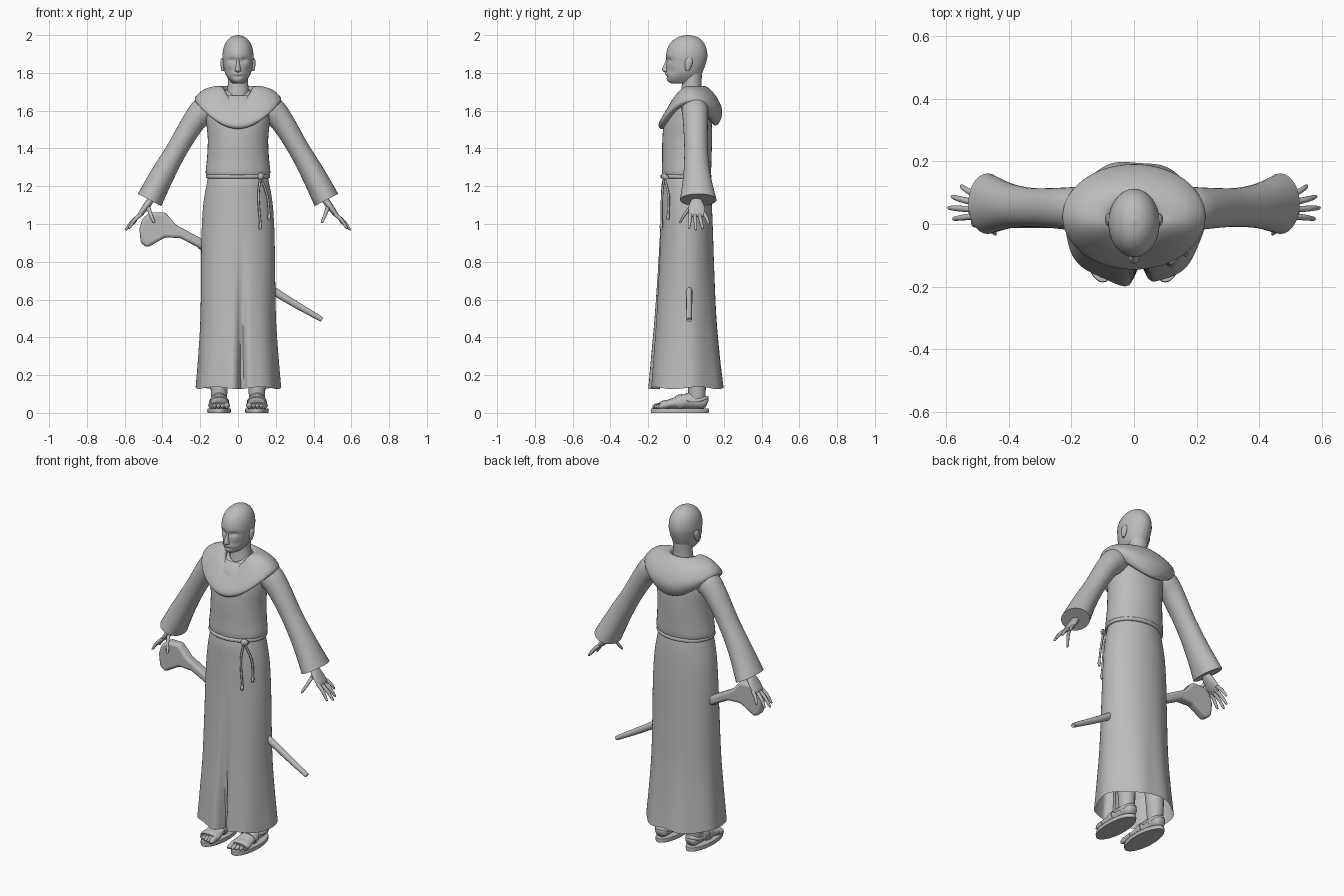
import bpy, bmesh, math
from mathutils import Vector

grey = bpy.data.materials.new("plain_grey")
grey.diffuse_color = (0.5, 0.5, 0.5, 1)


def finish(name, bm, angle=50):
    bmesh.ops.recalc_face_normals(bm, faces=bm.faces)
    me = bpy.data.meshes.new(name)
    bm.to_mesh(me)
    bm.free()
    me.materials.append(grey)
    ob = bpy.data.objects.new(name, me)
    bpy.context.collection.objects.link(ob)
    bpy.ops.object.select_all(action='DESELECT')
    ob.select_set(True)
    bpy.context.view_layer.objects.active = ob
    bpy.ops.object.shade_smooth_by_angle(angle=math.radians(angle))
    return ob


def refine(keys, k):
    """Catmull-Rom interpolation of tuples of numbers."""
    out = []
    for i in range(len(keys) - 1):
        p0, p1, p2 = keys[max(i - 1, 0)], keys[i], keys[i + 1]
        p3 = keys[min(i + 2, len(keys) - 1)]
        for j in range(k):
            t = j / k
            out.append(tuple(0.5 * (2 * b + (c - a) * t + (2 * a - 5 * b + 4 * c - d) * t * t
                             + (3 * b - a - 3 * c + d) * t ** 3) for a, b, c, d in zip(p0, p1, p2, p3)))
    return out + [tuple(keys[-1])]


def loft(name, rings, caps=(True, True), warp=None):
    bm = bmesh.new()
    rows = [[bm.verts.new(warp(p) if warp else p) for p in r] for r in rings]
    n = len(rows[0])
    for r, q in zip(rows, rows[1:]):
        for i in range(n):
            bm.faces.new((r[i], r[(i + 1) % n], q[(i + 1) % n], q[i]))
    for row, cap in ((rows[0], caps[0]), (rows[-1], caps[1])):
        if cap:
            bm.faces.new(row)
    return finish(name, bm)


def body(name, keys, cx=0, n=40, k=4, caps=(False, False), warp=None):
    """Keys: half width, front y, back y, z front [, z side, z back]."""
    keys = [q if len(q) == 6 else q[:3] + (q[3],) * 3 for q in keys]
    rings = []
    for a, yf, yb, zf, zs, zb in refine(keys, k):
        ring = []
        for i in range(n):
            t = 2 * math.pi * i / n
            s = math.sin(t)
            z = zs + ((zb if s > 0 else zf) - zs) * s * s
            ring.append(Vector((cx + a * math.cos(t), (yf + yb) / 2 + s * (yb - yf) / 2, z)))
        rings.append(ring)
    return loft(name, rings, caps, warp)


def tube(name, keys, side=(0, 1, 0), n=14, k=3, caps=(True, True)):
    """Keys: x, y, z, radius across the path, radius along the side vector."""
    pts = refine(keys, k)
    v = Vector(side)
    rings = []
    for i, p in enumerate(pts):
        t = Vector(pts[min(i + 1, len(pts) - 1)][:3]) - Vector(pts[max(i - 1, 0)][:3])
        u = v.cross(t).normalized()
        rings.append([Vector(p[:3]) + u * p[3] * math.cos(w) + v * p[4] * math.sin(w)
                      for w in (2 * math.pi * j / n for j in range(n))])
    return loft(name, rings, caps)


def bump(p, c, r):
    return math.exp(-sum(((p[i] - c[i]) / r[i]) ** 2 for i in range(3)))


# Head with eye sockets, lips and brow
def face(p):
    dy = 0
    for s in (1, -1):
        dy += 0.013 * bump(p, (s * 0.032, -0.095, 1.868), (0.018, 0.05, 0.012))
        dy += 0.007 * bump(p, (s * 0.05, -0.08, 1.81), (0.02, 0.05, 0.02))
    dy -= 0.006 * bump(p, (0, -0.1, 1.795), (0.025, 0.03, 0.008))
    dy += 0.006 * bump(p, (0, -0.1, 1.78), (0.025, 0.03, 0.006))
    return p + Vector((0, dy, 0))


body("head", [(0.03, -0.08, 0.055, 1.745), (0.042, -0.098, 0.068, 1.757), (0.058, -0.104, 0.075, 1.778),
              (0.069, -0.105, 0.086, 1.80), (0.076, -0.104, 0.098, 1.83), (0.08, -0.103, 0.108, 1.86),
              (0.082, -0.106, 0.113, 1.89), (0.077, -0.098, 0.108, 1.93), (0.062, -0.076, 0.09, 1.965),
              (0.036, -0.04, 0.06, 1.99), (0.004, 0.005, 0.015, 2.0)],
     n=48, caps=(True, True), warp=face)
body("nose", [(0.004, -0.112, -0.09, 1.802), (0.017, -0.124, -0.085, 1.81), (0.014, -0.127, -0.085, 1.822),
              (0.009, -0.114, -0.085, 1.85), (0.006, -0.104, -0.085, 1.878)], n=14, caps=(True, True))
body("neck", [(0.075, -0.04, 0.095, 1.60), (0.06, -0.028, 0.085, 1.69), (0.054, -0.022, 0.082, 1.74),
              (0.054, -0.02, 0.085, 1.80)])
for s in (1, -1):
    body("ear", [(0.006, 0.0, 0.015, 1.81), (0.01, -0.006, 0.028, 1.83), (0.012, -0.006, 0.036, 1.86),
                 (0.006, 0.004, 0.03, 1.878)], cx=s * 0.081, n=14, caps=(True, True))

# Collars and folded hood
body("inner_collar", [(0.06, -0.035, 0.084, 1.675, 1.71, 1.72), (0.066, -0.045, 0.088, 1.67, 1.705, 1.715),
                      (0.09, -0.075, 0.095, 1.625, 1.67, 1.68)])
body("hood", [(0.07, -0.05, 0.08, 1.61, 1.67, 1.69), (0.078, -0.064, 0.088, 1.64, 1.722, 1.728),
              (0.12, -0.09, 0.12, 1.622, 1.73, 1.72), (0.18, -0.118, 0.163, 1.58, 1.712, 1.67),
              (0.223, -0.14, 0.19, 1.543, 1.675, 1.61), (0.226, -0.145, 0.186, 1.517, 1.648, 1.56),
              (0.20, -0.128, 0.158, 1.503, 1.632, 1.52), (0.16, -0.1, 0.12, 1.525, 1.63, 1.55)], n=56)

# Robe top, belt and skirt
body("robe_top", [(0.158, -0.12, 0.122, 1.25), (0.171, -0.128, 0.132, 1.272), (0.164, -0.126, 0.135, 1.35),
                  (0.16, -0.125, 0.138, 1.45), (0.168, -0.115, 0.135, 1.55), (0.16, -0.09, 0.12, 1.63),
                  (0.1, -0.05, 0.09, 1.68)])
body("rope_belt", [(0.157, -0.121, 0.122, 1.264), (0.168, -0.134, 0.134, 1.26), (0.17, -0.136, 0.136, 1.252),
                   (0.168, -0.134, 0.134, 1.244), (0.157, -0.121, 0.122, 1.24)])


def folds(p):
    f = max(0, min(1, (1.0 - p.z) / 0.87)) ** 1.5
    out = p.copy()
    if p.y < 0:  # overlapping front opening
        out.y += f * 0.065 * math.exp(-((p.x - 0.02) / 0.022) ** 2)
    w = 1 + 0.022 * f * math.sin(7 * math.atan2(p.y, p.x) + 0.6)
    out.x, out.y = out.x * w, out.y * w
    out.z += 0.006 * f * math.sin(5 * math.atan2(p.y, p.x))
    return out


body("robe_skirt", [(0.156, -0.12, 0.122, 1.255), (0.168, -0.13, 0.13, 1.2), (0.184, -0.133, 0.137, 1.1),
                    (0.193, -0.138, 0.143, 0.95), (0.196, -0.15, 0.15, 0.75), (0.2, -0.167, 0.162, 0.5),
                    (0.212, -0.184, 0.18, 0.3), (0.225, -0.198, 0.2, 0.132)], n=96, warp=folds)

# Hanging rope ends and knot
tube("belt_knot", [(0.105, -0.113, 1.252, 0.012, 0.012), (0.12, -0.115, 1.252, 0.02, 0.016),
                   (0.138, -0.105, 1.25, 0.012, 0.012)])
for x, y, low in ((0.118, -0.127, 0.97), (0.165, -0.092, 1.02)):
    tube("rope_end", [(0.12, -0.115, 1.25, 0.006, 0.006), (x - 0.01, y, 1.15, 0.006, 0.006),
                      (x, y - 0.002, low + 0.04, 0.006, 0.006), (x, y - 0.004, low + 0.02, 0.009, 0.009),
                      (x, y - 0.004, low, 0.006, 0.006)], n=8)

for s in (1, -1):
    # Wide sleeve with the cuff turned inwards
    tube("sleeve", [(s * x, y, z, a, b) for x, y, z, a, b in (
        (0.10, 0.04, 1.64, 0.06, 0.06), (0.175, 0.047, 1.605, 0.072, 0.07), (0.235, 0.05, 1.54, 0.062, 0.066),
        (0.32, 0.053, 1.40, 0.056, 0.062), (0.40, 0.058, 1.26, 0.063, 0.072),
        (0.468, 0.065, 1.128, 0.07, 0.097))], n=28, k=4, caps=(True, False))
    tube("sleeve_lining", [(s * x, y, z, a, b) for x, y, z, a, b in (
        (0.468, 0.065, 1.128, 0.07, 0.097), (0.44, 0.062, 1.18, 0.057, 0.075),
        (0.41, 0.058, 1.24, 0.04, 0.05))], n=28)
    # Hand
    tube("palm", [(s * x, y, z, a, b) for x, y, z, a, b in (
        (0.40, 0.055, 1.24, 0.024, 0.028), (0.455, 0.055, 1.14, 0.019, 0.026), (0.485, 0.056, 1.095, 0.018, 0.042),
        (0.515, 0.058, 1.055, 0.013, 0.044), (0.525, 0.058, 1.04, 0.006, 0.035))], n=18)
    for base, tip in (((0.505, 0.093, 1.06), (0.555, 0.122, 1.0)), ((0.515, 0.07, 1.05), (0.585, 0.088, 0.975)),
                      ((0.515, 0.047, 1.05), (0.596, 0.052, 0.968)), ((0.51, 0.025, 1.055), (0.58, 0.016, 0.975)),
                      ((0.475, 0.025, 1.09), (0.443, -0.034, 1.005))):
        b, t = Vector(base), Vector(tip)
        mid = b.lerp(t, 0.5) + Vector((0.004, 0, 0.005))
        tube("finger", [(s * p.x, p.y, p.z, r, r) for p, r in (
            (b, 0.011), (mid, 0.0095), (b.lerp(t, 0.9), 0.007), (t, 0.003))], n=10)

    # Leg, foot and toes
    cx = s * 0.1
    tube("leg", [(cx, 0.055, 0.05, 0.04, 0.045), (cx, 0.058, 0.13, 0.045, 0.047),
                 (cx, 0.05, 0.3, 0.055, 0.058), (cx, 0.03, 0.55, 0.065, 0.07)], n=20)
    tube("foot", [(cx, y, z, a, b) for y, z, a, b in (
        (0.113, 0.05, 0.02, 0.02), (0.095, 0.056, 0.035, 0.037), (0.04, 0.066, 0.045, 0.042),
        (-0.03, 0.056, 0.035, 0.047), (-0.10, 0.044, 0.023, 0.053), (-0.14, 0.036, 0.014, 0.05))],
         side=(1, 0, 0), n=20)
    for i in range(5):
        x = s * (0.06 + 0.021 * i)
        tip = -0.178 + 0.003 * i * i / 1.5
        r = 0.015 if i == 0 else 0.011
        tube("toe", [(x, -0.12, 0.042, r, r), (x, tip + 0.018, 0.034, r, r),
                     (x, tip, 0.03, r * 0.4, r * 0.5)], side=(1, 0, 0), n=10)
    # Sandal
    body("sandal_sole", [(0.061, -0.185, 0.12, 0.0), (0.063, -0.187, 0.122, 0.011), (0.061, -0.185, 0.12, 0.022)],
         cx=cx, k=1, caps=(True, True))
    for name, y0, y1, z, a, b in (("toe_strap", -0.135, -0.095, 0.04, 0.026, 0.058),
                                  ("instep_strap", -0.05, -0.015, 0.055, 0.042, 0.053)):
        tube(name, [(cx, y0, z - 0.004, a - 0.004, b - 0.002), (cx, (y0 + y1) / 2, z, a, b),
                    (cx, y1, z + 0.003, a, b - 0.002)], side=(1, 0, 0), n=24)
    body("heel_strap", [(0.047, -0.03, 0.115, 0.075, 0.055, 0.07), (0.052, -0.036, 0.12, 0.083, 0.064, 0.08),
                        (0.047, -0.03, 0.115, 0.092, 0.074, 0.09)], cx=cx)

# Long arm carried through the belt: barrel and flared stock
tube("barrel", [(0.437, 0.017, 0.497, 0.010, 0.013), (0.425, 0.017, 0.505, 0.014, 0.015),
                (0.2, 0.017, 0.638, 0.021, 0.017), (-0.2, 0.017, 0.896, 0.027, 0.022)], n=12)
bm = bmesh.new()
outline = [(-0.18, 0.86), (-0.305, 0.925), (-0.385, 0.93), (-0.48, 0.875), (-0.515, 0.9), (-0.522, 0.975),
           (-0.505, 1.03), (-0.465, 1.062), (-0.385, 1.062), (-0.33, 0.997), (-0.18, 0.915)]
f = bm.faces.new([bm.verts.new((x, -0.012, z)) for x, z in outline])
ext = bmesh.ops.extrude_face_region(bm, geom=[f])
bmesh.ops.translate(bm, verts=[g for g in ext["geom"] if isinstance(g, bmesh.types.BMVert)], vec=(0, 0.058, 0))
stock = finish("stock", bm)
bev = stock.modifiers.new("rounded", 'BEVEL')
bev.width, bev.segments = 0.016, 3
